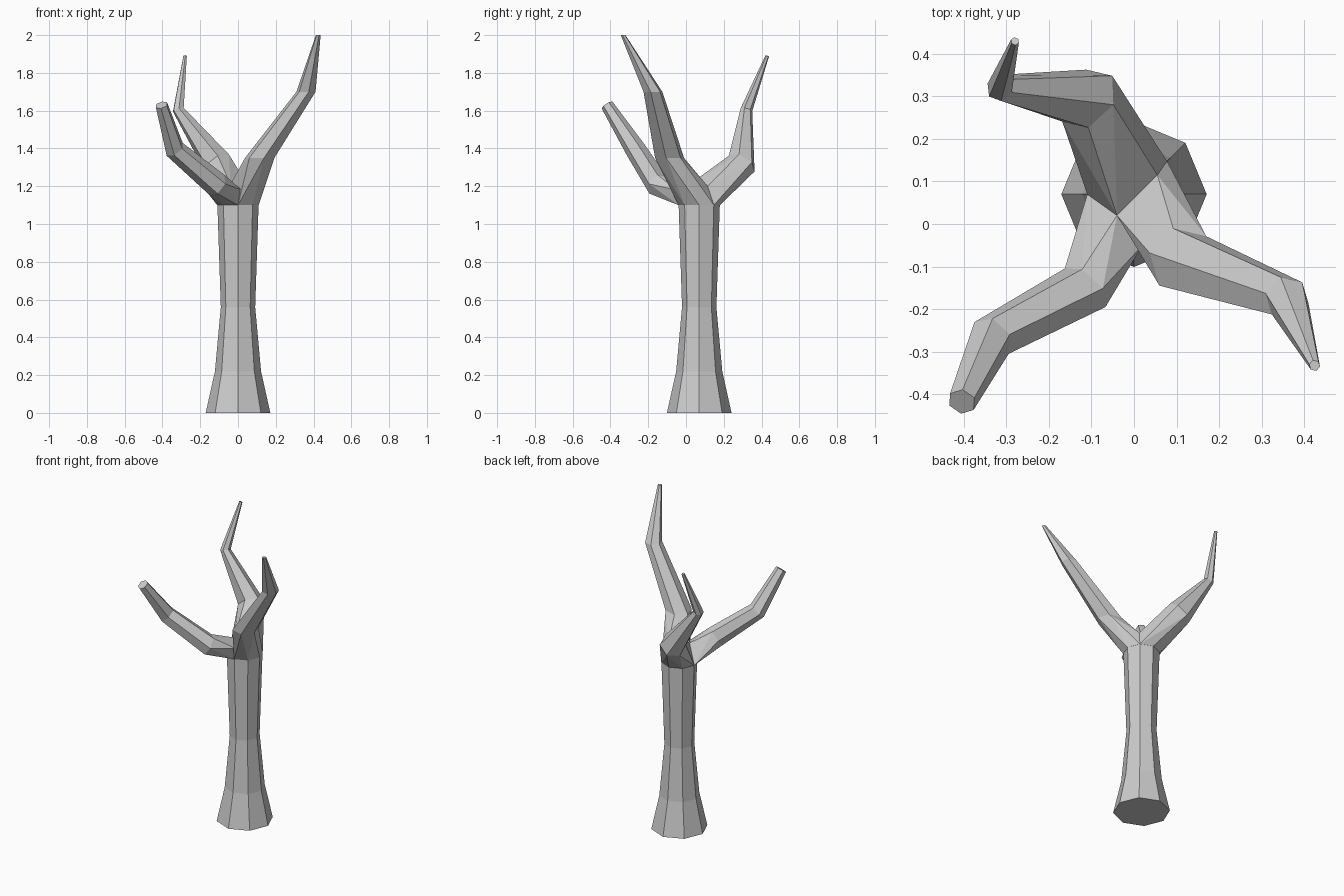
import bpy, bmesh
from math import sin, cos, radians, pi
from mathutils import Vector as V

if "Cube" in bpy.data.objects:
    bpy.data.objects.remove(bpy.data.objects["Cube"])

TRUNK_Y = 0.07
TOP = 1.1


def trunk_point(deg, r=0.11, z=TOP):
    return V((r * cos(radians(deg)), TRUNK_Y + r * sin(radians(deg)), z))


def finish(bm, name):
    bmesh.ops.recalc_face_normals(bm, faces=bm.faces)
    mesh = bpy.data.meshes.new(name)
    bm.to_mesh(mesh)
    bm.free()
    bpy.context.collection.objects.link(bpy.data.objects.new(name, mesh))


def bridge(bm, a, b):
    n = len(a)
    for i in range(n):
        j = (i + 1) % n
        bm.faces.new((a[i], a[j], b[j], b[i]))


# Flared eight-sided trunk
bm = bmesh.new()
rings = [[bm.verts.new(trunk_point(a, r, z)) for a in range(0, 360, 45)]
         for z, r in ((0, 0.171), (0.22, 0.122), (0.56, 0.091), (TOP, 0.109))]
for a, b in zip(rings, rings[1:]):
    bridge(bm, a, b)
bm.faces.new(rings[0])
bm.faces.new(rings[-1])
finish(bm, "trunk")

# Crotch points shared by the branches
centre = V((-0.04, 0.02, 1.21))
saddle_back = V((0.055, 0.115, 1.20))
saddle_front = V((0.02, -0.05, 1.18))


def branch(name, angles, crotch, path, level=False):
    """Six-sided limb; its root is a hull from part of the trunk rim to the first ring."""
    bm = bmesh.new()
    pts = [V(p[:3]) for p in path]
    heading = pts[-1] - V((0, TRUNK_Y, TOP))
    side = V((0, 0, 1)).cross(V((heading.x, heading.y, 0))).normalized()
    chain = [V((0, 0.05, TOP + 0.03))] + pts
    rings = []
    for i, p in enumerate(pts):
        n = (p - chain[i]).normalized()
        if i + 1 < len(pts):
            n = (n + (pts[i + 1] - p).normalized()).normalized()
        if level:
            n = V((0, 0, 1))
        u = (side - n * side.dot(n)).normalized()
        w = n.cross(u)
        rings.append([bm.verts.new(p + path[i][3] * (u * cos(k * pi / 3) + w * sin(k * pi / 3)))
                      for k in range(6)])
    root = [bm.verts.new(trunk_point(a)) for a in angles]
    root += [bm.verts.new(c) for c in crotch]
    bmesh.ops.convex_hull(bm, input=root + rings[0])
    # Open the hull where the limb carries on
    caps = [f for f in bm.faces if all(v in rings[0] for v in f.verts)]
    bmesh.ops.delete(bm, geom=caps, context='FACES_ONLY')
    for a, b in zip(rings, rings[1:]):
        bridge(bm, a, b)
    bm.faces.new(rings[-1])
    finish(bm, name)


# Tall right limb
branch("right_branch", (45, 0, -45, -90), (centre, saddle_back, saddle_front),
       [(0.115, -0.087, 1.35, 0.08), (0.36, -0.175, 1.70, 0.052),
        (0.425, -0.333, 2.0, 0.013)], level=True)
# Low front limb
branch("front_branch", (180, 225, 270), (centre, saddle_front),
       [(-0.115, -0.15, 1.21, 0.066), (-0.335, -0.268, 1.395, 0.055),
        (-0.405, -0.418, 1.63, 0.034)])
# Back limb with an upturned tip
branch("back_branch", (45, 90, 135, 180), (centre, saddle_back),
       [(-0.11, 0.295, 1.32, 0.08), (-0.316, 0.32, 1.605, 0.032),
        (-0.28, 0.43, 1.89, 0.01)])
